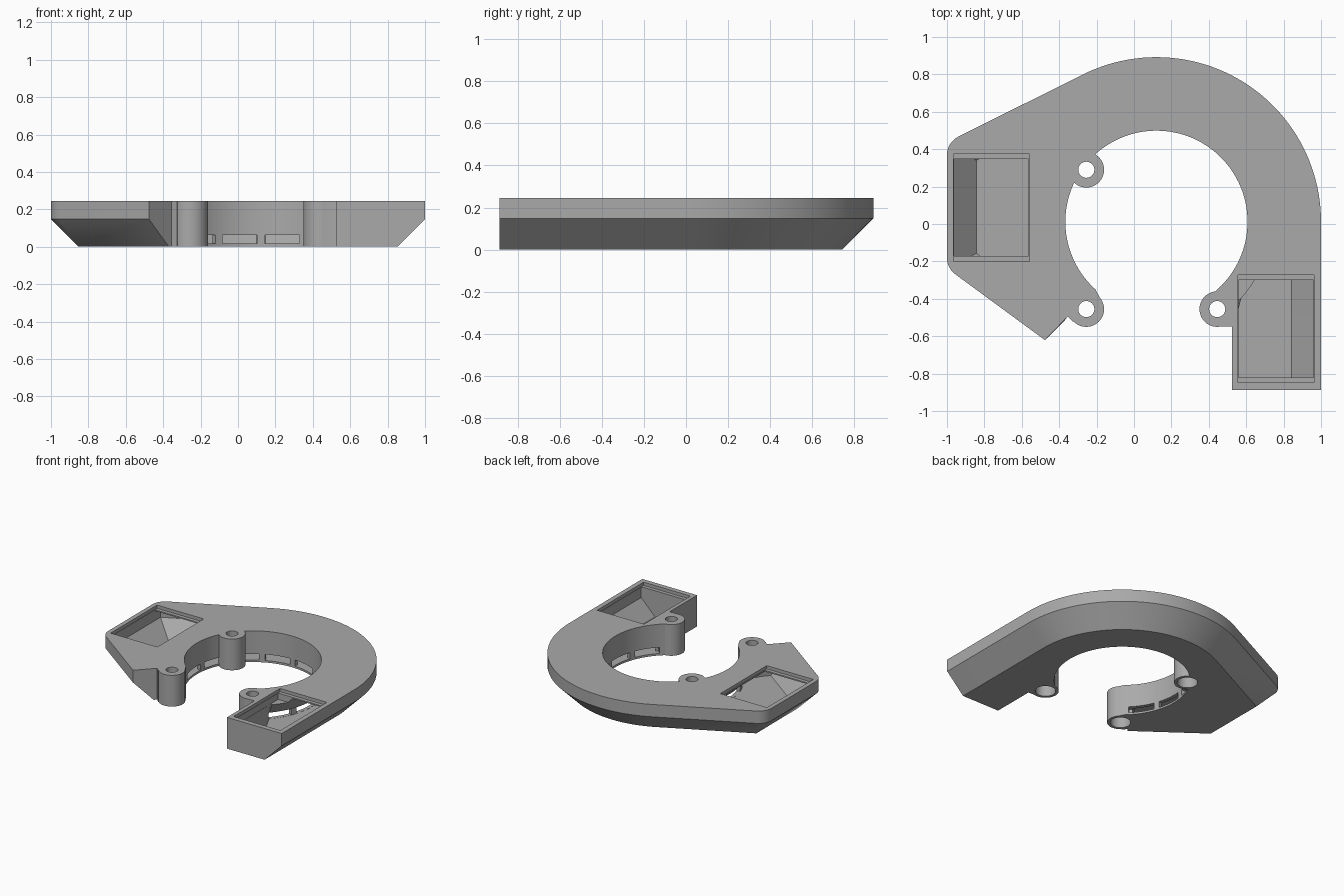
import bpy, bmesh
from math import sin, cos, radians

cube = bpy.data.objects.get("Cube")
if cube:
    bpy.data.objects.remove(cube)

CX, CY = 0.12, 0.012            # centre of the ring
R_OUT, R_IN, TOP = 0.88, 0.487, 0.245
FRONT = -0.887
BOSSES = [(-0.255, 0.29), (-0.255, -0.455), (0.445, -0.455)]

grey = bpy.data.materials.new("plain grey")
grey.use_nodes = True
grey.diffuse_color = (0.4, 0.4, 0.4, 1)
grey.node_tree.nodes["Principled BSDF"].inputs["Base Color"].default_value = (0.4, 0.4, 0.4, 1)


def arc(r, a0, a1, n, cx=CX, cy=CY):
    angles = [radians(a0 + (a1 - a0) * i / n) for i in range(n + 1)]
    return [(cx + r * cos(a), cy + r * sin(a)) for a in angles]


def meet(a1, d1, a2, d2):
    """Crossing of two lines given by normal angle and distance from the ring centre."""
    a, b = radians(a1), radians(a2)
    det = sin(b - a)
    return (CX + (d1 * sin(b) - d2 * sin(a)) / det,
            CY + (d2 * cos(a) - d1 * cos(b)) / det)


def corner(a1, d1, a2, d2, r):
    x, y = meet(a1, d1 - r, a2, d2 - r)
    return arc(r, a1, a2, 8, x, y)


def outer(inset, r, front, end):
    """Outer side of the horseshoe, moved inwards by inset, corners rounded by r."""
    slant, left, diag = R_OUT - inset, 1.12 - inset, 0.863 - inset
    return ([(1 - inset, front)] + arc(slant, 0, 116.5, 48)
            + corner(116.5, slant, 180, left, r)
            + corner(180, left, 233.7, diag, r)
            + [meet(233.7, diag, 315, end)])


def loft(name, rings):
    """Closed solid through a stack of (height, outline) rings."""
    bm = bmesh.new()
    loops = [[bm.verts.new((x, y, z)) for x, y in pts] for z, pts in rings]
    n = len(loops[0])
    bm.faces.new(loops[0][::-1])
    bm.faces.new(loops[-1])
    for low, high in zip(loops, loops[1:]):
        for i in range(n):
            j = (i + 1) % n
            bm.faces.new((low[i], low[j], high[j], high[i]))
    bmesh.ops.remove_doubles(bm, verts=bm.verts, dist=1e-5)
    bmesh.ops.recalc_face_normals(bm, faces=bm.faces)
    mesh = bpy.data.meshes.new(name)
    bm.to_mesh(mesh)
    bm.free()
    mesh.materials.append(grey)
    obj = bpy.data.objects.new(name, mesh)
    bpy.context.collection.objects.link(obj)
    return obj


def prism(name, pts, z0, z1):
    return loft(name, [(z0, pts), (z1, pts)])


def box(name, x0, x1, y0, y1, z0, z1):
    return prism(name, [(x0, y0), (x1, y0), (x1, y1), (x0, y1)], z0, z1)


def combine(target, tool, operation):
    mod = target.modifiers.new(tool.name, 'BOOLEAN')
    mod.operation, mod.object, mod.solver = operation, tool, 'EXACT'
    bpy.context.view_layer.objects.active = target
    bpy.ops.object.modifier_apply(modifier=mod.name)
    bpy.data.objects.remove(tool)


# Horseshoe shell with a chamfered underside
def shell_ring(inset, r):
    return (outer(inset, r, FRONT, 0.026)
            + [(-0.355, -0.495), (-0.325, -0.525), (-0.255, -0.455), (-0.172, -0.415)]
            + arc(R_IN, 228, -50, 96)
            + [(0.445, -0.455), (0.445, -0.548), (0.525, -0.548), (0.525, FRONT)])


duct = loft("duct_body", [(0, shell_ring(0.148, 0)), (0.148, shell_ring(0, 0.11)),
                          (TOP, shell_ring(0, 0.11))])


# Hollow air channel with a sloped inner wall
def channel_ring(inset, r):
    return (outer(inset, 0, -0.82, -0.014) + arc(r, 222, -42, 96)
            + [(0.56, -0.45), (0.56, -0.82)])


combine(duct, loft("channel", [(z, channel_ring(inset, r)) for z, inset, r in (
    (0.015, 0.157, 0.515), (0.065, 0.107, 0.515),
    (0.135, 0.037, 0.58), (0.21, 0.037, 0.645))]), 'DIFFERENCE')

# Two fan inlets, each an opening with a shallow step around it
for x0, x1, y0, y1 in ((-0.965, -0.56, -0.2, 0.375), (0.555, 0.962, -0.848, -0.272)):
    combine(duct, box("step", x0, x1, y0, y1, 0.22, 0.3), 'DIFFERENCE')
    combine(duct, box("opening", x0 + 0.003, x1 - 0.003, y0 + 0.028, y1 - 0.028, 0.17, 0.3),
            'DIFFERENCE')

# Air slots around the inner wall
for i in range(10):
    a = -34.1 + 27.5 * i
    pts = arc(0.45, a - 11.2, a + 11.2, 8) + arc(0.53, a + 11.2, a - 11.2, 8)
    combine(duct, prism("slot", pts, 0.016, 0.064), 'DIFFERENCE')

# Screw bosses with a through hole and a wide recess below
for x, y in BOSSES:
    for name, r, z0, z1, operation in (("boss", 0.095, 0, TOP, 'UNION'),
                                       ("hole", 0.043, -0.1, 0.4, 'DIFFERENCE'),
                                       ("recess", 0.073, -0.1, 0.2, 'DIFFERENCE')):
        combine(duct, prism(name, arc(r, 0, 352.5, 47, x, y), z0, z1), operation)

bpy.ops.object.select_all(action='DESELECT')
duct.select_set(True)
bpy.context.view_layer.objects.active = duct
bpy.ops.object.shade_smooth_by_angle(angle=radians(25))
